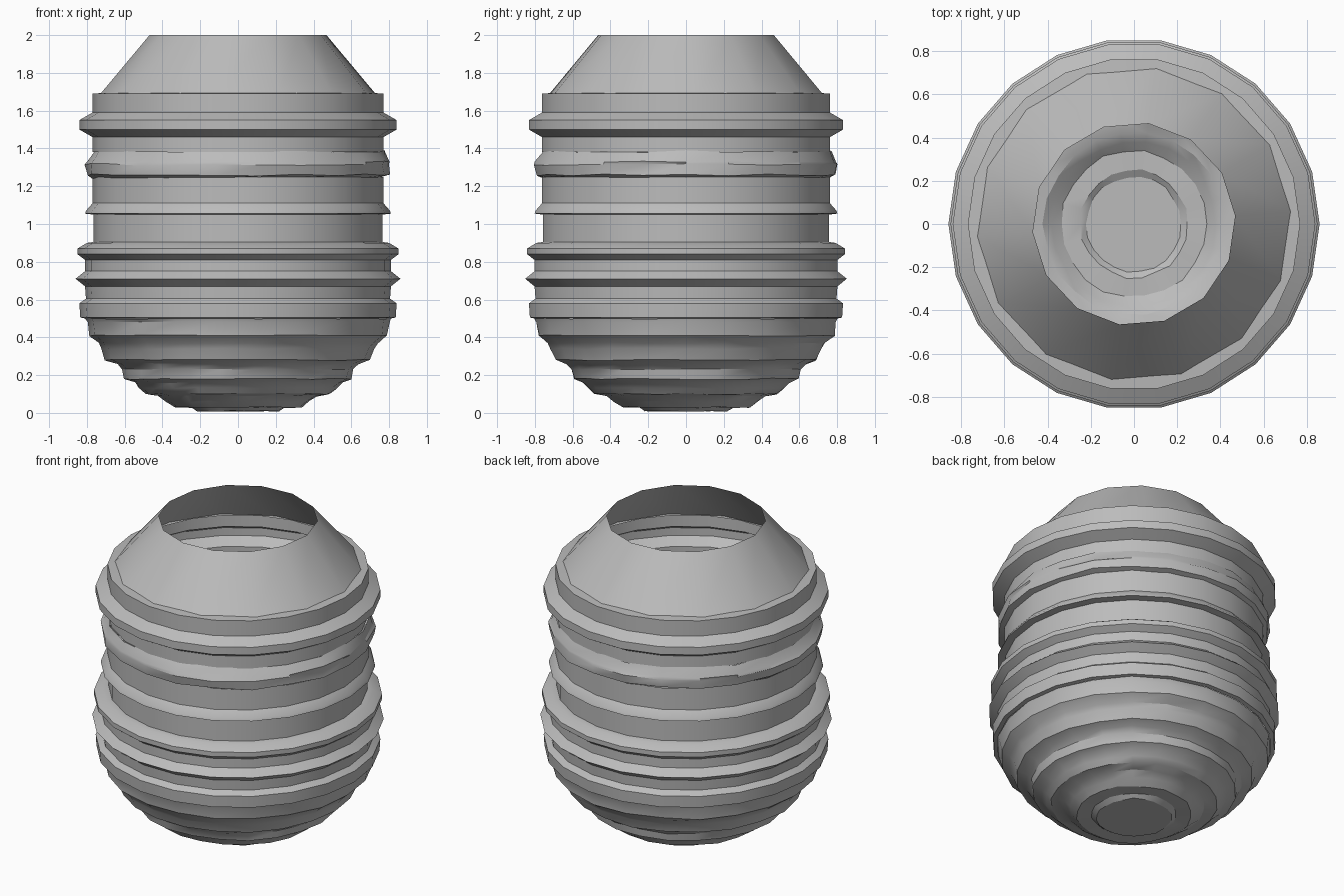
import bpy, bmesh, math, random

cube = bpy.data.objects.get("Cube")
if cube:
    bpy.data.objects.remove(cube, do_unlink=True)

random.seed(4)

mat = bpy.data.materials.new("clay grey")
mat.use_nodes = True
GREY = (0.5, 0.5, 0.5, 1)
mat.diffuse_color = GREY
mat.node_tree.nodes["Principled BSDF"].inputs["Base Color"].default_value = GREY


def lathe(name, profile, sides, turn=0.0, wobble=0.0, closed_base=False):
    """Revolve (radius, height) points into an open shell."""
    bm = bmesh.new()
    rings = []
    for r, z in profile:
        ring = []
        for i in range(sides):
            a = turn + math.tau * i / sides
            rr = r + random.uniform(-wobble, wobble)
            zz = max(0.0, z + random.uniform(-wobble, wobble) * 0.6)
            ring.append(bm.verts.new((rr * math.cos(a), rr * math.sin(a), zz)))
        rings.append(ring)
    for low, high in zip(rings, rings[1:]):
        for i in range(sides):
            j = (i + 1) % sides
            bm.faces.new((low[i], low[j], high[j], high[i]))
    if closed_base:
        bm.faces.new(rings[0][::-1])
    mesh = bpy.data.meshes.new(name)
    bm.to_mesh(mesh)
    bm.free()
    obj = bpy.data.objects.new(name, mesh)
    bpy.context.collection.objects.link(obj)
    mesh.materials.append(mat)
    bpy.ops.object.select_all(action='DESELECT')
    obj.select_set(True)
    bpy.context.view_layer.objects.active = obj
    bpy.ops.object.shade_smooth_by_angle(angle=math.radians(28))
    return obj


# Rounded, stepped bowl at the bottom
bowl = [(.22, .01), (.25, .03), (.34, .03), (.38, .06), (.42, .09), (.49, .1),
        (.52, .13), (.55, .16), (.6, .18), (.61, .23), (.64, .26), (.7, .28),
        (.72, .34), (.74, .37), (.79, .41), (.8, .48), (.81, .5)]
lathe("stepped_bowl", bowl, 22, wobble=.006, closed_base=True)

# Straight lower wall with pinched ribs
lower = [(.81, .5), (.835, .505), (.84, .58), (.805, .605), (.81, .67), (.86, .71),
         (.81, .75), (.81, .81), (.85, .84), (.85, .87), (.8, .9), (.765, .905)]
lathe("lower_ribs", lower, 22)

# Narrower waist with one thin rib
waist = [(.765, .905), (.765, 1.05), (.81, 1.055), (.805, 1.07), (.77, 1.11),
         (.77, 1.25)]
lathe("waist", waist, 22)

# Uneven hand-formed rib
uneven = [(.765, 1.245), (.8, 1.26), (.805, 1.315), (.8, 1.33), (.77, 1.385)]
lathe("uneven_rib", uneven, 22, wobble=.01)

# Shoulder band with the wide upper rib and a narrow ledge
shoulder = [(.77, 1.38), (.77, 1.46), (.84, 1.5), (.84, 1.55), (.77, 1.59),
            (.77, 1.69), (.7, 1.695)]
lathe("shoulder_band", shoulder, 22)

# Coarser conical neck, open at the mouth
lathe("neck", [(.73, 1.69), (.47, 2.0)], 14, turn=.08)
